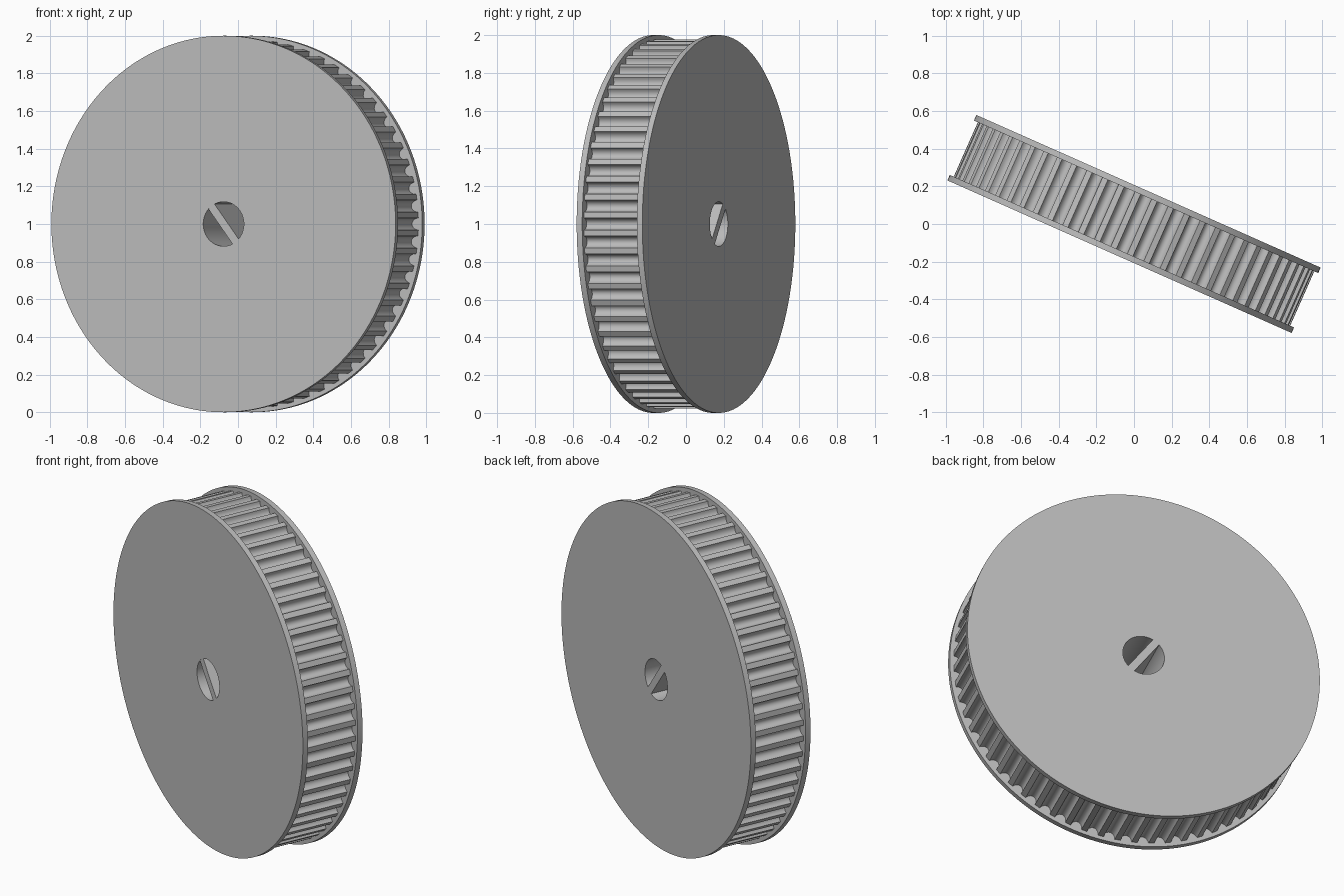
import bpy, bmesh
from math import sin, cos, pi, sqrt, radians, asin

cube = bpy.data.objects.get("Cube")
if cube:
    bpy.data.objects.remove(cube, do_unlink=True)

TURN = radians(-23.9)      # the wheel stands turned about the vertical
HALF = 0.19                # half of the full width
FLANGE = 0.032             # flange thickness
BORE = 0.118
TEETH = 64
DRUM_R, DEPTH, GROOVE = 0.978, 0.037, 0.33

grey = bpy.data.materials.new("plain grey")
grey.use_nodes = True
colour = (0.5, 0.5, 0.5, 1)
grey.diffuse_color = colour
grey.node_tree.nodes["Principled BSDF"].inputs["Base Color"].default_value = colour


def finish(name, bm):
    """Turn a bmesh into a placed, shaded object."""
    bmesh.ops.recalc_face_normals(bm, faces=bm.faces)
    mesh = bpy.data.meshes.new(name)
    bm.to_mesh(mesh)
    bm.free()
    mesh.materials.append(grey)
    mesh.shade_smooth()
    mesh.set_sharp_from_angle(angle=radians(30))
    obj = bpy.data.objects.new(name, mesh)
    bpy.context.collection.objects.link(obj)
    obj.location.z = 1
    obj.rotation_euler.z = TURN


def loop(bm, polar, y):
    return [bm.verts.new((r * cos(a), y, r * sin(a))) for a, r in polar]


def bridge(bm, a, b):
    for i in range(len(a)):
        j = (i + 1) % len(a)
        bm.faces.new((a[i], a[j], b[j], b[i]))


def ring(name, outer, y0, y1):
    """Extruded outline with the round bore through it."""
    bm = bmesh.new()
    inner = [(a, BORE) for a, r in outer]
    loops = [loop(bm, outer, y0), loop(bm, outer, y1),
             loop(bm, inner, y1), loop(bm, inner, y0)]
    for i in range(4):
        bridge(bm, loops[i], loops[(i + 1) % 4])
    finish(name, bm)


# Flanges on both sides
disc = [(2 * pi * i / 192, 1.0) for i in range(192)]
ring("front_flange", disc, -HALF, FLANGE - HALF)
ring("back_flange", disc, HALF - FLANGE, HALF)

# Drum with rounded grooves between flat-topped teeth
STEPS = 10
drum = []
for t in range(TEETH):
    for s in range(STEPS + 1):
        u = -cos(pi * s / STEPS)
        angle = 2 * pi * (t + GROOVE * u) / TEETH
        drum.append((angle, DRUM_R - DEPTH * sqrt(max(0, 1 - u * u))))
ring("toothed_drum", drum, FLANGE - HALF, HALF - FLANGE)

# Slanted web that splits the bore, flush with both faces
lean, spread = radians(-53), asin(0.022 / BORE)
outline = [(lean + side + spread * k / 3, BORE)
           for side in (0, pi) for k in range(-3, 4)]
bm = bmesh.new()
front, back = loop(bm, outline, -HALF), loop(bm, outline, HALF)
bridge(bm, front, back)
bm.faces.new(front)
bm.faces.new(back)
finish("bore_web", bm)
